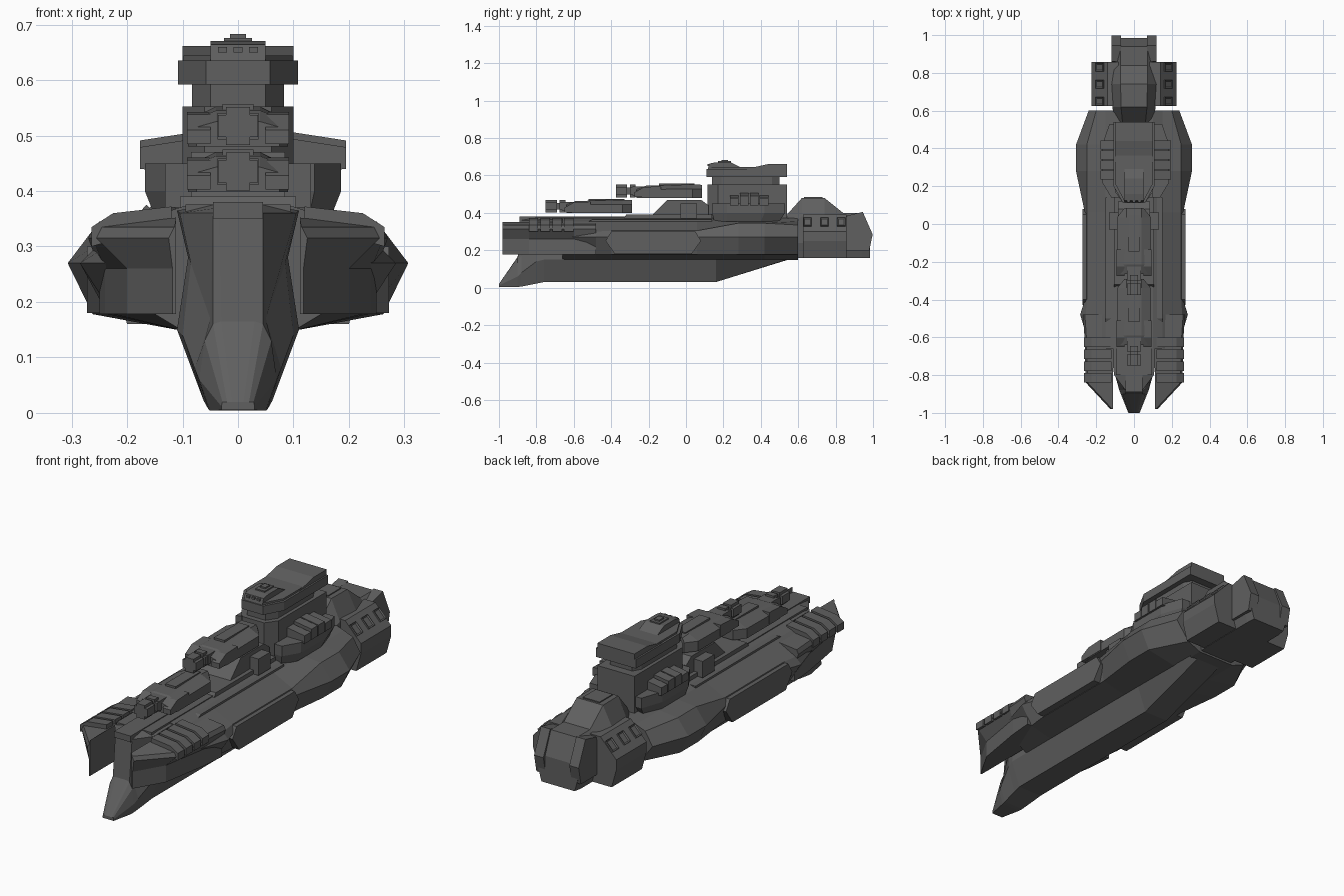
import bpy, bmesh

default_cube = bpy.data.objects.get("Cube")
if default_cube:
    bpy.data.objects.remove(default_cube)

gunmetal = bpy.data.materials.new("gunmetal_grey")
gunmetal.use_nodes = True
paint = (.115, .115, .115, 1)
gunmetal.diffuse_color = paint
gunmetal.node_tree.nodes["Principled BSDF"].inputs["Base Color"].default_value = paint


def build(name, rings, mirrored=False, inset=0):
    """Skin equal-length rings of points, cap both ends, optionally mirror across x."""
    bm = bmesh.new()
    loops = [[bm.verts.new(point) for point in ring] for ring in rings]
    count = len(loops[0])
    for near, far in zip(loops, loops[1:]):
        for i in range(count):
            j = (i + 1) % count
            bm.faces.new((near[i], near[j], far[j], far[i]))
    bm.faces.new(loops[0])
    bm.faces.new(loops[-1])
    bmesh.ops.remove_doubles(bm, verts=bm.verts, dist=.0001)
    bmesh.ops.recalc_face_normals(bm, faces=bm.faces)
    if inset:
        bm.normal_update()
        outer = [f for f in bm.faces if f.normal.x > .3 and f.normal.z > .3]
        bmesh.ops.inset_individual(bm, faces=outer, thickness=inset, depth=-inset / 2)
    mesh = bpy.data.meshes.new(name)
    bm.to_mesh(mesh)
    bm.free()
    mesh.materials.append(gunmetal)
    part = bpy.data.objects.new(name, mesh)
    bpy.context.collection.objects.link(part)
    if mirrored:
        part.modifiers.new("mirror", "MIRROR")
    return part


def loft(name, stations):
    """Symmetric body from (y, half section) stations, section listed bottom to top."""
    rings = []
    for y, half in stations:
        section = half + [(-x, z) for x, z in reversed(half)]
        rings.append([(x, y, z) for x, z in section])
    return build(name, rings)


def along_x(name, outline, low, high, mirrored=False):
    return build(name, [[(x, y, z) for y, z in outline] for x in (low, high)], mirrored)


def along_y(name, outline, low, high, mirrored=False, inset=0):
    return build(name, [[(x, y, z) for x, z in outline] for y in (low, high)], mirrored, inset)


def along_z(name, outline, low, high, mirrored=False):
    return build(name, [[(x, y, z) for x, y in outline] for z in (low, high)], mirrored)


def box(name, xs, ys, zs, mirrored=False):
    corners = [(xs[0], ys[0]), (xs[1], ys[0]), (xs[1], ys[1]), (xs[0], ys[1])]
    return along_z(name, corners, zs[0], zs[1], mirrored)


def both(half):
    """Complete a half plan outline with its mirror image."""
    return half + [(-x, y) for x, y in reversed(half)]


# Keel and ram bow
keel_section = [(.065, .03), (.11, .15), (.09, .28), (.11, .365), (.045, .375)]
loft("keel", [
    (-1, [(.03, .005), (.03, .012), (.028, .02), (.02, .02), (.01, .02)]),
    (-.9, [(.05, .004), (.07, .06), (.06, .13), (.045, .16), (.03, .165)]),
    (-.88, [(.053, .006), (.078, .08), (.05, .17), (.045, .36), (.035, .37)]),
    (-.8, [(.062, .022), (.1, .14), (.085, .27), (.105, .36), (.045, .375)]),
    (-.76, keel_section), (.16, keel_section),
    (.57, [(.065, .157), (.11, .16), (.09, .28), (.11, .365), (.045, .375)])])

# Armoured main hull
def hull_section(bottom, middle, top, shoulder):
    return [(.1, .148), (bottom, .178), (middle, .27), (top, shoulder),
            (.15, .355), (.1, .372)]

slim = hull_section(.235, .26, .25, .305)
broad = hull_section(.262, .307, .25, .345)
loft("main_hull", [
    (-.66, hull_section(.15, .23, .22, .31)),
    (-.48, hull_section(.225, .285, .255, .3)),
    (-.4, slim), (.06, slim), (.28, broad), (.42, broad),
    (.6, hull_section(.17, .24, .2, .335))])
along_x("flank_armour", [(-.43, .25), (-.38, .18), (.03, .18), (.08, .25), (.05, .3), (-.4, .3)],
        .2, .272, True)

# Forward fenders with concave flanks and roof slats
def fender_ring(y, reach, waist):
    return [(x, y, z) for x, z in [(.112, .178), (waist, .178), (waist, .26),
                                   (reach, .315), (reach - .01, .335), (.112, .352)]]

build("fender", [fender_ring(-.98, .125, .118), fender_ring(-.84, .255, .2),
                 fender_ring(-.6, .262, .24), fender_ring(-.48, .27, .25)], True)
for i in range(4):
    start = -.84 + i * .063
    along_y("fender_slat", [(.12, .34), (.12, .372), (.225, .36), (.264, .335), (.264, .3)],
            start, start + .05, True)

# Raised decks
box("bow_deck", (-.045, .045), (-.89, -.3), (.35, .38))
box("fore_deck", (-.095, .095), (-.8, -.3), (.35, .376))
along_x("middle_deck", [(-.34, .36), (-.32, .39), (.14, .39), (.14, .36)], -.105, .105)
along_x("deck_rail", [(-.55, .34), (-.5, .365), (.14, .365), (.14, .34)], .1, .15, True)
along_x("gun_platform", [(-.19, .38), (-.1, .47), (.08, .47), (.12, .44), (.12, .38)], -.085, .085)
box("deck_locker", (.08, .132), (-.03, .06), (.37, .45), True)


# Gun turrets
def turret(label, y, z):
    def section(width, shoulder, crown):
        return [(width, z), (width, z + shoulder), (.04, z + crown)]

    loft(label + "_body", [
        (y - .18, section(.075, .035, .045)), (y - .13, section(.09, .045, .065)),
        (y + .12, section(.09, .048, .072)), (y + .17, section(.05, .048, .07))])
    box(label + "_crown", (-.028, .028), (y - .06, y + .13), (z + .05, z + .077))
    along_x(label + "_cheek", [(y - .19, z + .005), (y - .19, z + .03), (y - .14, z + .058),
                               (y - .05, z + .062), (y - .05, z + .005)], .05, .092, True)
    middle = z + .037
    box(label + "_mantlet", (-.037, .037), (y - .2, y - .1), (middle - .024, middle + .024))
    box(label + "_barrel", (-.02, .02), (y - .29, y - .15), (middle - .018, middle + .018))
    for start, length in ((y - .29, .06), (y - .215, .03)):
        box(label + "_wide_collar", (-.036, .036), (start, start + length),
            (middle - .02, middle + .02))
        box(label + "_tall_collar", (-.022, .022), (start, start + length),
            (middle - .034, middle + .034))


turret("front_turret", -.46, .398)
turret("rear_turret", -.085, .48)

# Command tower
along_z("tower_base", both([(.06, .115), (.1, .17), (.1, .54)]), .36, .552)
along_z("tower_neck", both([(.05, .14), (.083, .19), (.083, .46), (.06, .5)]), .55, .6)
along_z("tower_cap", both([(.058, .11), (.108, .2), (.108, .54)]), .592, .635)
along_z("cap_roof", both([(.05, .12), (.098, .21), (.098, .53)]), .63, .644)
along_x("aft_roof", [(.3, .63), (.44, .661), (.54, .661), (.54, .63)], -.1, .1)
along_x("bridge_cabin", [(.115, .63), (.125, .664), (.16, .67), (.24, .67), (.3, .64)], -.05, .05)
for x in (-.028, 0, .028):
    box("bridge_window", (x - .008, x + .008), (.114, .124), (.65, .66))
box("sensor_mount", (-.025, .025), (.17, .24), (.66, .676))
box("sensor_dome", (-.014, .014), (.19, .225), (.67, .683))

# Side batteries beside the tower, the left one set slightly further out
for side, offset in ((-1, 0), (1, .018)):
    def reach(points):
        ordered = [(side * (x + offset), other) for x, other in points]
        return ordered

    lower = reach([(.08, .15), (.11, .15), (.15, .22), (.15, .4), (.12, .5), (.08, .5)])
    upper = reach([(.08, .14), (.12, .14), (.168, .22), (.168, .42), (.13, .53), (.08, .53)])
    build("battery_tub", [[(x, y, z) for x, y in plan]
                          for plan, z in ((lower, .355), (upper, .4), (upper, .45))])
    for i in range(4):
        start = .235 + i * .053
        lift = .012 if i in (1, 2) else 0
        along_y("battery_slat", reach([(.08, .43), (.08, .494 + lift), (.177, .479 + lift),
                                       (.177, .44)]), start, start + .047)

# Engine block
def engine_section(width, floor, shoulder, crown):
    return [(width * .8, floor), (width, .24), (width, shoulder), (width * .6, crown)]

loft("engine_block", [
    (.53, engine_section(.1, .158, .33, .38)), (.62, engine_section(.115, .158, .38, .48)),
    (.74, engine_section(.118, .158, .39, .48)), (.84, engine_section(.118, .158, .36, .4)),
    (.94, engine_section(.118, .158, .36, .4)), (.985, engine_section(.112, .16, .27, .29))])
along_x("engine_fin", [(.85, .3), (.86, .385), (.945, .405), (.998, .285), (.98, .2), (.85, .2)],
        .07, .12, True)
box("engine_spine", (-.045, .045), (.63, .73), (.46, .485))

# Engine side pods with framed ports on the sloping face
along_y("engine_pod", [(.08, .16), (.2, .16), (.225, .25), (.225, .3), (.14, .39), (.08, .39)],
        .625, .858, True)
for y in (.65, .74, .83):
    along_y("engine_port", [(.155, .365), (.165, .375), (.205, .333), (.195, .323)],
            y - .022, y + .022, True, inset=.009)
